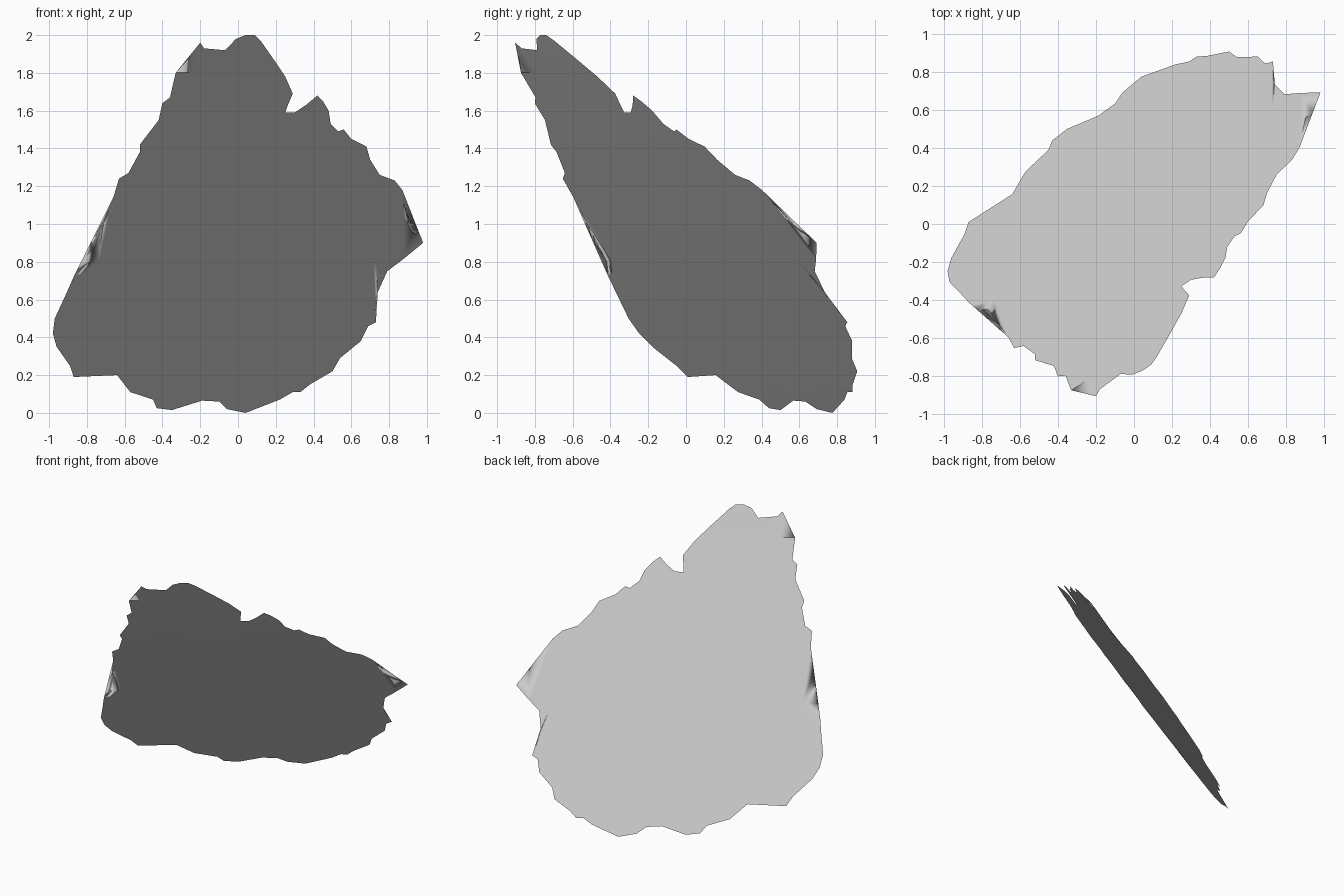
import bpy, bmesh

# ragged outline of the sheet seen from the front (x, z), clockwise from the top
OUTLINE = [
    (0.04, 2.0), (0.09, 2.0), (0.12, 1.97), (0.19, 1.87), (0.25, 1.78), (0.29, 1.69),
    (0.26, 1.62), (0.25, 1.59), (0.30, 1.59), (0.36, 1.63), (0.42, 1.68), (0.45, 1.65),
    (0.48, 1.60), (0.49, 1.53), (0.53, 1.49), (0.56, 1.50), (0.60, 1.45), (0.68, 1.41),
    (0.70, 1.34), (0.75, 1.26), (0.83, 1.23), (0.87, 1.18), (0.88, 1.03), (0.92, 0.96),
    (0.97, 0.93), (0.98, 0.90), (0.87, 0.81), (0.79, 0.75), (0.74, 0.64), (0.70, 0.52),
    (0.73, 0.48), (0.69, 0.46), (0.65, 0.38), (0.54, 0.29), (0.50, 0.22), (0.38, 0.15),
    (0.33, 0.11), (0.29, 0.11), (0.22, 0.07), (0.04, 0.0), (-0.06, 0.02), (-0.10, 0.06),
    (-0.19, 0.065), (-0.35, 0.015), (-0.43, 0.025), (-0.45, 0.07), (-0.57, 0.11),
    (-0.64, 0.20), (-0.87, 0.19), (-0.89, 0.25), (-0.96, 0.35), (-0.98, 0.42),
    (-0.97, 0.50), (-0.91, 0.63), (-0.87, 0.72), (-0.81, 0.74), (-0.74, 0.81),
    (-0.71, 1.01), (-0.65, 1.09), (-0.66, 1.14), (-0.63, 1.24), (-0.58, 1.27),
    (-0.52, 1.38), (-0.52, 1.42), (-0.42, 1.55), (-0.40, 1.64), (-0.36, 1.67),
    (-0.33, 1.80), (-0.24, 1.90), (-0.20, 1.96), (-0.18, 1.93), (-0.07, 1.92), (-0.01, 1.98),
]


def lean(x, z):
    """Depth of the tilted, very slightly curved sheet."""
    return 0.748 + 0.672 * x - 0.81 * z + 0.018 * z * z


# flat outline, cut into horizontal strips, then leaned back
bm = bmesh.new()
face = bm.faces.new([bm.verts.new((x, 0, z)) for x, z in OUTLINE])
bmesh.ops.triangulate(bm, faces=[face])
for i in range(1, 10):
    bmesh.ops.bisect_plane(bm, geom=bm.verts[:] + bm.edges[:] + bm.faces[:],
                           plane_co=(0, 0, i * 0.2 + 0.003), plane_no=(0, 0, 1))
for v in bm.verts:
    v.co.y = lean(v.co.x, v.co.z)

# normals face up and back
bm.normal_update()
if sum(f.normal.z * f.calc_area() for f in bm.faces) < 0:
    bmesh.ops.reverse_faces(bm, faces=bm.faces[:])
for f in bm.faces:
    f.smooth = True

mesh = bpy.data.meshes.new("torn_sheet")
bm.to_mesh(mesh)
bm.free()
bpy.context.collection.objects.link(bpy.data.objects.new("torn_sheet", mesh))
